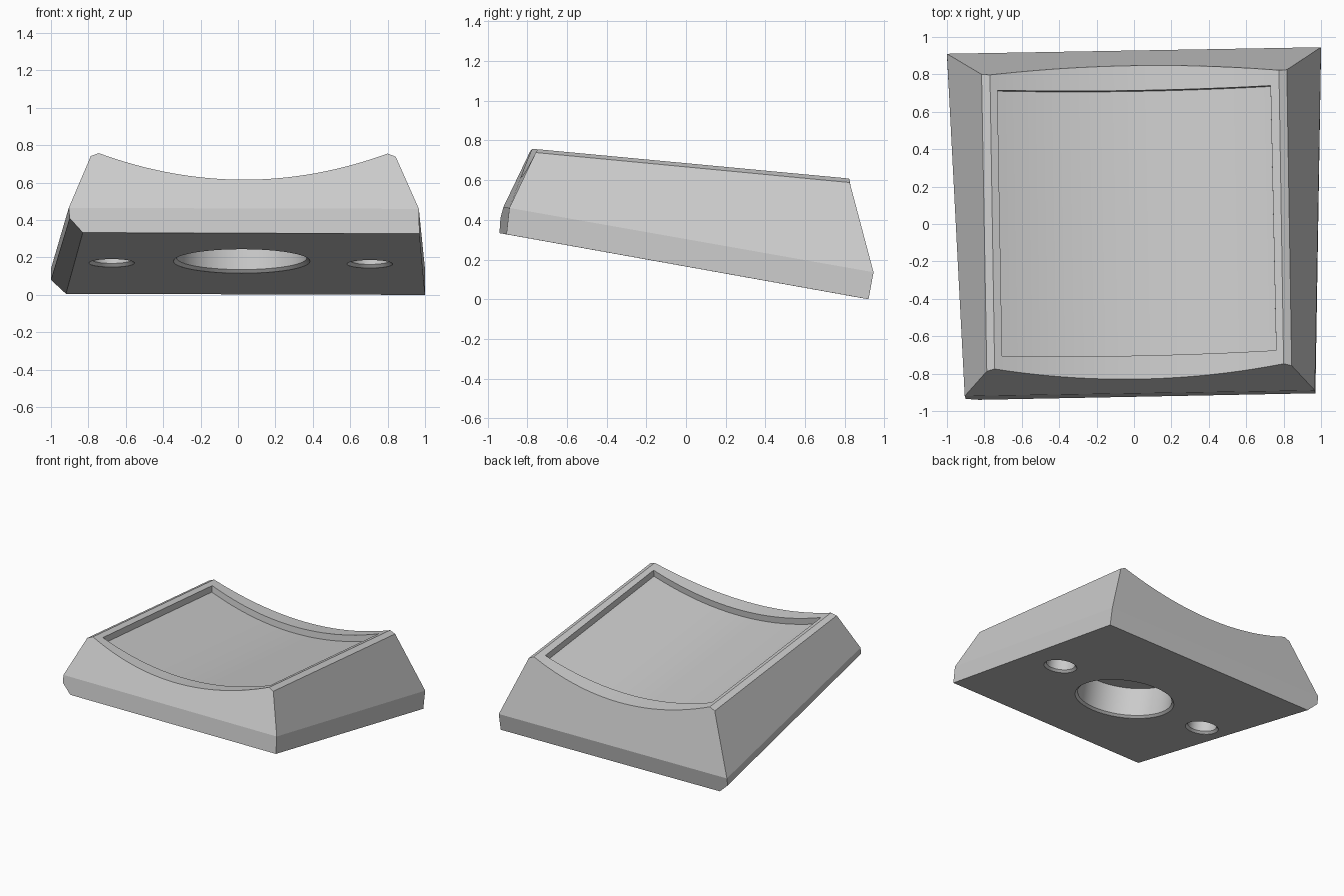
import bpy, bmesh, math
from mathutils import Vector, Matrix

if "Cube" in bpy.data.objects:
    bpy.data.objects.remove(bpy.data.objects["Cube"], do_unlink=True)

grey = bpy.data.materials.new("mid_grey")
grey.use_nodes = True
GREY = (0.6, 0.6, 0.6, 1)
grey.diffuse_color = GREY
grey.node_tree.nodes["Principled BSDF"].inputs["Base Color"].default_value = GREY

SEGMENTS = 32
DEPTH = 0.05


def dish_z(x, y):
    """Height of the tilted, hollowed top."""
    u = (x - 0.015 + 0.016 * y) / 0.772
    return 0.685 - 0.094 * y - 0.147 * (1 - u * u)


def arc(left, right, bow):
    """Curved line on the top between two plan points, bowed along y."""
    points = []
    for i in range(SEGMENTS + 1):
        t = i / SEGMENTS
        x = left[0] + (right[0] - left[0]) * t
        y = left[1] + (right[1] - left[1]) * t + bow * 4 * t * (1 - t)
        points.append(Vector((x, y, dish_z(x, y))))
    return points


def loft(name, rings, split=None):
    """Skin equal rings, cap the ends and optionally split each cap."""
    bm = bmesh.new()
    loops = [[bm.verts.new(p) for p in ring] for ring in rings]
    n = len(loops[0])
    for a, b in zip(loops, loops[1:]):
        for i in range(n):
            j = (i + 1) % n
            bm.faces.new((a[i], a[j], b[j], b[i]))
    for loop in (loops[0], loops[-1]):
        cap = bm.faces.new(loop)
        if split:
            bmesh.utils.face_split(cap, loop[split[0]], loop[split[1]])
    bmesh.ops.recalc_face_normals(bm, faces=bm.faces)
    mesh = bpy.data.meshes.new(name)
    bm.to_mesh(mesh)
    bm.free()
    mesh.materials.append(grey)
    obj = bpy.data.objects.new(name, mesh)
    bpy.context.collection.objects.link(obj)
    return obj


# Body: front and back outlines, from bottom left over the dish to bottom right
front = [(-0.83, -0.94, 0.333), (-0.90, -0.935, 0.41), (-0.905, -0.92, 0.465),
         (-0.787, -0.787, 0.742),
         *arc((-0.745, -0.775), (0.80, -0.747), -0.068),
         (0.843, -0.757, 0.739), (0.967, -0.89, 0.46), (0.97, -0.905, 0.327)]
back = [(-0.92, 0.885, 0.006), (-1.0, 0.9, 0.08), (-1.0, 0.91, 0.14),
        (-0.815, 0.80, 0.59),
        *arc((-0.77, 0.797), (0.775, 0.822), 0.037),
        (0.817, 0.825, 0.588), (1.0, 0.945, 0.136), (1.0, 0.92, 0.0)]
body = loft("body", [front, back], split=(2, -2))

# Shallow recess in the dish
normal = Vector((0, 0.094, 1))


def recess_ring(left, right):
    line = arc(left, right, -0.014)
    return [p - normal * DEPTH for p in line] + [p + normal * 0.15 for p in reversed(line)]


cutters = [loft("recess_cutter", [recess_ring((-0.705, -0.705), (0.76, -0.675)),
                                  recess_ring((-0.73, 0.715), (0.73, 0.74))])]

# Chamfered round holes in the underside
tilt = Matrix.Rotation(math.radians(-10.2), 4, 'X')
for name, x, y, radius in (("centre_hole", 0.02, -0.085, 0.365),
                           ("right_hole", -0.675, -0.03, 0.122),
                           ("left_hole", 0.705, 0.0, 0.122)):
    base = Matrix.Translation((x, y, 0.165 - 0.18 * y)) @ tilt
    rings = []
    for r, h in ((radius, -0.05), (radius, 0), (radius - 0.017, 0.017), (radius - 0.017, 0.23)):
        angles = [math.tau * k / 48 for k in range(48)]
        rings.append([base @ Vector((r * math.cos(a), r * math.sin(a), h)) for a in angles])
    cutters.append(loft(name + "_cutter", rings))

# Cut everything out and bake the result
bpy.ops.object.select_all(action='DESELECT')
bpy.context.view_layer.objects.active = body
body.select_set(True)
for cutter in cutters:
    cutter.hide_render = True
    cut = body.modifiers.new(cutter.name, 'BOOLEAN')
    cut.operation = 'DIFFERENCE'
    cut.solver = 'EXACT'
    cut.object = cutter
    bpy.ops.object.modifier_apply(modifier=cut.name)
    bpy.data.objects.remove(cutter, do_unlink=True)
bpy.ops.object.shade_smooth_by_angle(angle=math.radians(10))
